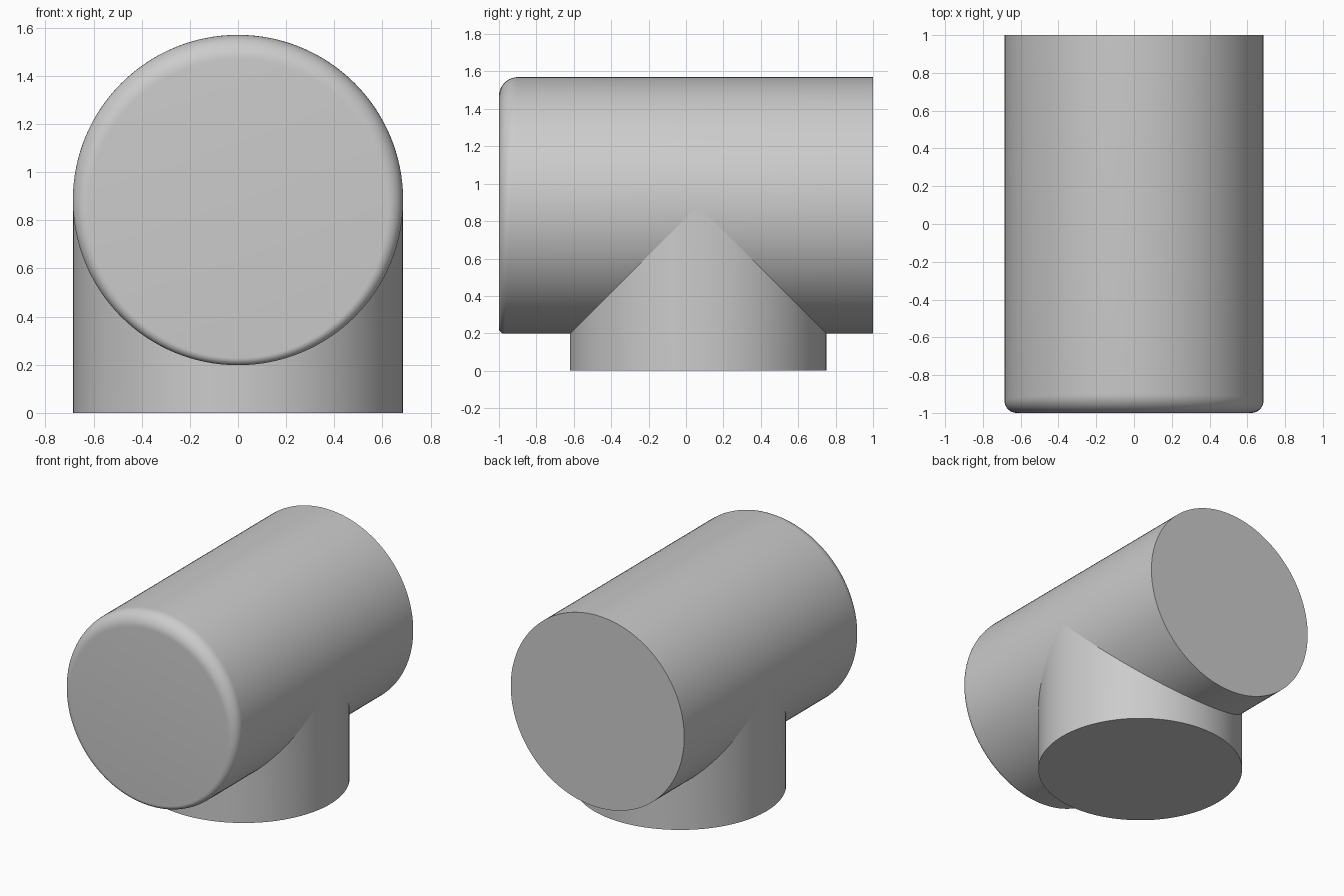
import bpy, bmesh
from math import sin, cos, pi, radians

cube = bpy.data.objects.get("Cube")
if cube:
    bpy.data.objects.remove(cube)

R, AXIS_Z, STEM_Y = 0.686, 0.884, 0.065
SEGMENTS = 128

grey = bpy.data.materials.new("plain grey")
grey.use_nodes = True
colour = (0.6, 0.6, 0.6, 1)
grey.diffuse_color = colour
grey.node_tree.nodes["Principled BSDF"].inputs["Base Color"].default_value = colour


def loft(name, rings, cap_end=True):
    """Skin a list of point rings and cap the ends."""
    bm = bmesh.new()
    loops = [[bm.verts.new(p) for p in ring] for ring in rings]
    for a, b in zip(loops, loops[1:]):
        for i in range(SEGMENTS):
            j = (i + 1) % SEGMENTS
            bm.faces.new((a[i], a[j], b[j], b[i]))
    bm.faces.new(loops[0])
    if cap_end:
        bm.faces.new(loops[-1])
    bmesh.ops.recalc_face_normals(bm, faces=bm.faces)
    mesh = bpy.data.meshes.new(name)
    bm.to_mesh(mesh)
    bm.free()
    mesh.materials.append(grey)
    obj = bpy.data.objects.new(name, mesh)
    bpy.context.collection.objects.link(obj)
    bpy.ops.object.select_all(action="DESELECT")
    obj.select_set(True)
    bpy.context.view_layer.objects.active = obj
    bpy.ops.object.shade_smooth_by_angle(angle=radians(30))
    return obj


angles = [2 * pi * i / SEGMENTS for i in range(SEGMENTS)]


def barrel_ring(t):
    """Ring of the front rounding, wider at the top than the bottom; t runs 0 to 1."""
    ring = []
    for a in angles:
        fillet = 0.066 + 0.036 * sin(a)
        r = R - fillet * (1 - sin(t * pi / 2))
        ring.append((r * cos(a), -1 + fillet * (1 - cos(t * pi / 2)), AXIS_Z + r * sin(a)))
    return ring


# Horizontal barrel with a rounded front rim and a sharp flat back
back = [(R * cos(a), 1, AXIS_Z + R * sin(a)) for a in angles]
loft("barrel", [barrel_ring(k / 10) for k in range(11)] + [back])

# Vertical stem, mitred to meet the underside of the barrel
base = [(R * cos(a), STEM_Y + R * sin(a), 0) for a in angles]
mitre = [(x, y, AXIS_Z - abs(y - STEM_Y)) for x, y, _ in base]
loft("stem", [base, mitre], cap_end=False)
